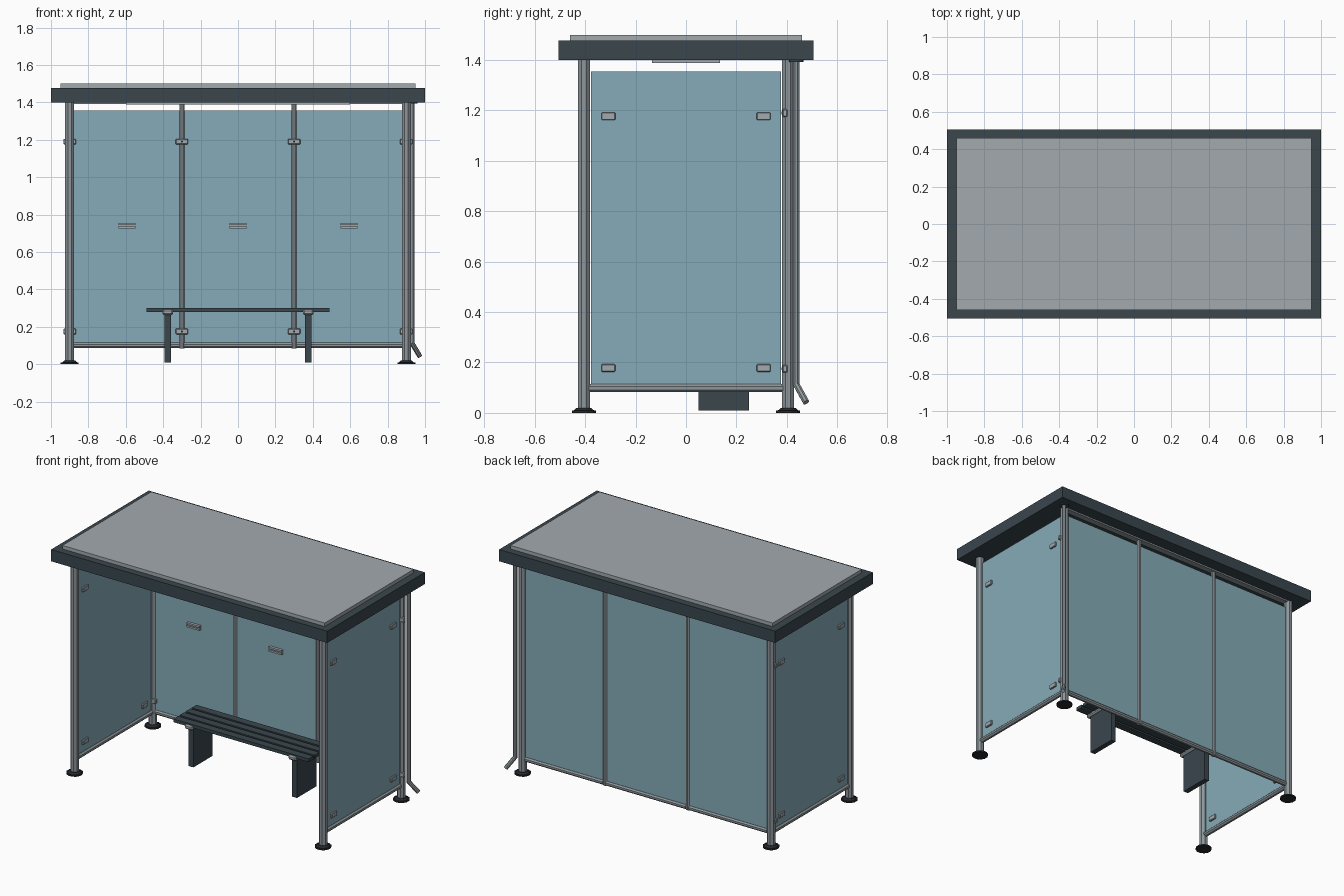
import bpy, math
from mathutils import Vector

cube = bpy.data.objects.get("Cube")
if cube:
    bpy.data.objects.remove(cube, do_unlink=True)


def material(name, r, g, b):
    m = bpy.data.materials.new(name)
    m.use_nodes = True
    m.diffuse_color = (r, g, b, 1)
    m.node_tree.nodes["Principled BSDF"].inputs["Base Color"].default_value = (r, g, b, 1)
    return m


GLASS = material("blue_glass", 0.24, 0.41, 0.48)
DARK = material("dark_slate", 0.041, 0.061, 0.073)
STEEL = material("steel_grey", 0.27, 0.31, 0.33)
PALE = material("pale_grey", 0.36, 0.40, 0.43)
BLACK = material("foot_black", 0.018, 0.021, 0.024)


def finish(obj, name, mat):
    obj.name = obj.data.name = name
    obj.data.materials.append(mat)
    return obj


def box(name, mat, x, y, z, bevel=0):
    """Box spanning the given (low, high) ranges."""
    spans = (x, y, z)
    bpy.ops.mesh.primitive_cube_add(size=1, location=[(a + b) / 2 for a, b in spans])
    obj = bpy.context.object
    obj.scale = [b - a for a, b in spans]
    bpy.ops.object.transform_apply(location=False, rotation=False, scale=True)
    if bevel:
        mod = obj.modifiers.new("bevel", 'BEVEL')
        mod.width, mod.segments = bevel, 1
    return finish(obj, name, mat)


def tube(name, mat, start, end, radius, sides=8, top=None):
    """Faceted rod or cone between two points."""
    a, b = Vector(start), Vector(end)
    bpy.ops.mesh.primitive_cone_add(vertices=sides, radius1=radius,
                                    radius2=radius if top is None else top,
                                    depth=(b - a).length, location=(a + b) / 2)
    obj = bpy.context.object
    spin = Vector((0, 0, 1)).rotation_difference(b - a)
    obj.rotation_euler = spin.to_euler()
    # Turn the facets so flat sides face outward
    for v in obj.data.vertices:
        v.co.xy = v.co.xy.to_2d() @ turn(math.pi / sides)
    return finish(obj, name, mat)


def turn(angle):
    from mathutils import Matrix
    return Matrix.Rotation(angle, 2)


POST_X, POST_Y, ROOF_Z = 0.90, 0.405, 1.40
GLASS_TOP = 1.355
CLAMP_Z = (0.175, 1.19)

# Roof slab with raised top panel and ceiling light
box("roof_frame", DARK, (-1, 1), (-0.505, 0.505), (ROOF_Z, 1.477))
box("roof_panel", PALE, (-0.95, 0.95), (-0.46, 0.46), (1.47, 1.50))
box("ceiling_light", PALE, (-0.6, 0.6), (-0.135, 0.135), (1.388, 1.402))
box("back_top_rail", STEEL, (-0.88, 0.88), (0.385, 0.425), (1.39, 1.402))

# Corner posts on dark feet
for sx, side in ((-1, "right"), (1, "left")):
    for sy, end in ((-1, "front"), (1, "back")):
        x, y = sx * POST_X, sy * POST_Y
        tag = f"{end}_{side}"
        tube(f"{tag}_post", STEEL, (x, y, 0.01), (x, y, ROOF_Z), 0.026)
        tube(f"{tag}_foot", BLACK, (x, y, 0), (x, y, 0.009), 0.05, 12)
        tube(f"{tag}_foot_collar", BLACK, (x, y, 0.009), (x, y, 0.02), 0.042, 12, 0.03)

    # Side wall: glass, bottom rail and clamps
    x = sx * POST_X
    box(f"{side}_side_glass", GLASS, (x - 0.005, x + 0.005), (-0.376, 0.376), (0.105, GLASS_TOP))
    tube(f"{side}_side_rail", STEEL, (x, -0.385, 0.098), (x, 0.385, 0.098), 0.017)
    for y in (-0.308, 0.308):
        for z in (0.178, 1.177):
            box(f"{side}_side_clamp", PALE, (x - 0.016, x + 0.016),
                (y - 0.028, y + 0.028), (z - 0.015, z + 0.015), 0.003)

# Back wall mullions
for x in (-0.30, 0.30):
    tube("back_mullion", STEEL, (x, POST_Y, 0.085), (x, POST_Y, ROOF_Z), 0.0145)

# Back clamps with bolts at every upright
for x in (-POST_X, -0.30, 0.30, POST_X):
    for z in CLAMP_Z:
        box("back_clamp", PALE, (x - 0.034, x + 0.034), (0.382, 0.403),
            (z - 0.015, z + 0.015), 0.004)
        tube("clamp_bolt", BLACK, (x, 0.379, z), (x, 0.385, z), 0.006)

# Back panels, each with a bottom rail and a pair of grip bars
for x, half in ((-0.594, 0.282), (0, 0.288), (0.594, 0.282)):
    box("back_glass", GLASS, (x - half, x + half), (0.40, 0.41), (0.105, GLASS_TOP))
    tube("back_bottom_rail", STEEL, (x - half, POST_Y, 0.1), (x + half, POST_Y, 0.1), 0.016)
    for z in (0.732, 0.75):
        box("grip_bar", PALE, (x - 0.046, x + 0.046), (0.382, 0.401), (z - 0.006, z + 0.006))

# Bench of four slats on two plate legs
for i in range(4):
    y = 0.03 + i * 0.0635
    box("bench_slat", DARK, (-0.49, 0.49), (y, y + 0.05), (0.279, 0.30))
for x in (-0.375, 0.375):
    box("bench_leg", DARK, (x - 0.017, x + 0.017), (0.05, 0.25), (0.01, 0.27))
    box("bench_bracket", PALE, (x - 0.028, x + 0.028), (0.02, 0.28), (0.262, 0.292), 0.008)

# Drainpipe with kicked-out outlet
bend = (0.93, 0.438, 0.11)
tube("drainpipe", STEEL, (0.93, 0.438, ROOF_Z), bend, 0.0135)
tube("drainpipe_outlet", STEEL, (0.928, 0.436, 0.116), (0.972, 0.477, 0.042), 0.0135)
tube("drainpipe_collar", DARK, (0.93, 0.438, 1.393), (0.93, 0.438, 1.402), 0.03, 12)
